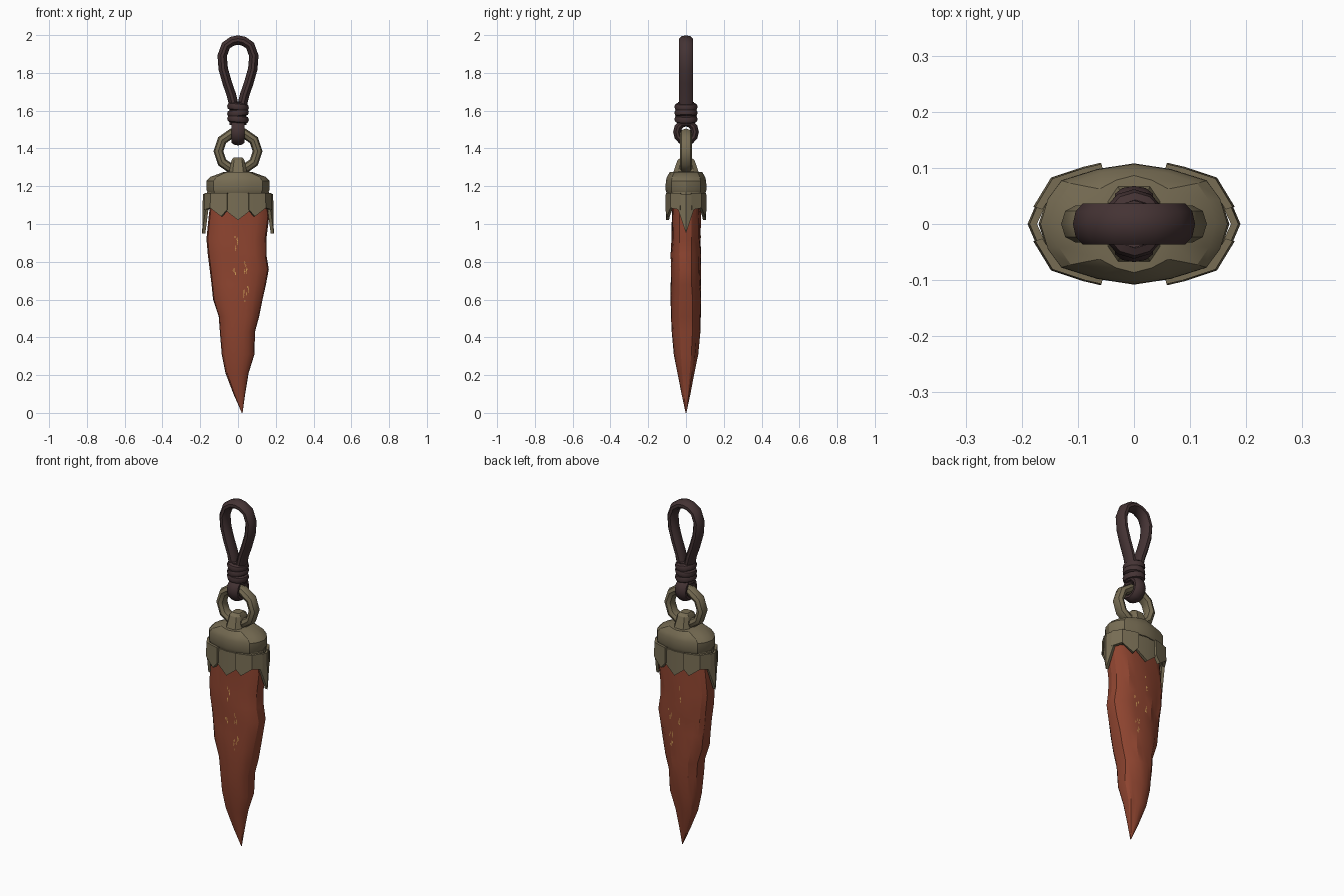
import bpy, bmesh, math, random
from mathutils import Vector, Matrix
from mathutils.bvhtree import BVHTree

if "Cube" in bpy.data.objects:
    bpy.data.objects.remove(bpy.data.objects["Cube"])

random.seed(4)


def material(name, rgb):
    m = bpy.data.materials.new(name)
    m.diffuse_color = (*rgb, 1)
    m.use_nodes = True
    m.node_tree.nodes["Principled BSDF"].inputs["Base Color"].default_value = m.diffuse_color
    return m


RUST = material("rust_stone", (0.27, 0.058, 0.029))
BRASS = material("aged_brass", (0.185, 0.152, 0.088))
CORD = material("dark_cord", (0.058, 0.033, 0.034))
GOLD = material("gold_fleck", (0.60, 0.32, 0.09))


def finish(name, bm, mat, angle=30):
    bmesh.ops.recalc_face_normals(bm, faces=bm.faces)
    me = bpy.data.meshes.new(name)
    bm.to_mesh(me)
    bm.free()
    me.materials.append(mat)
    ob = bpy.data.objects.new(name, me)
    bpy.context.collection.objects.link(ob)
    bpy.ops.object.select_all(action='DESELECT')
    ob.select_set(True)
    bpy.context.view_layer.objects.active = ob
    bpy.ops.object.shade_smooth_by_angle(angle=math.radians(angle))
    return ob


def loft(bm, rings, closed_path=False):
    """Skin a list of point rings; cap the ends unless the path is closed."""
    vs = [[bm.verts.new(p) for p in r] for r in rings]
    n = len(vs[0])
    pairs = list(zip(vs, vs[1:])) + ([(vs[-1], vs[0])] if closed_path else [])
    for a, b in pairs:
        for i in range(n):
            j = (i + 1) % n
            bm.faces.new((a[i], a[j], b[j], b[i]))
    if not closed_path:
        bm.faces.new(vs[0])
        bm.faces.new(vs[-1])


def sweep(name, path, side, thick, width, mat, closed=True, sides=10, angle=40):
    """Sweep an oval along a flat path whose plane has the normal 'side'."""
    side = Vector(side).normalized()
    pts = [Vector(p) for p in path]
    rings, n = [], len(pts)
    for i, p in enumerate(pts):
        a = pts[(i - 1) % n] if closed or i else p
        b = pts[(i + 1) % n] if closed or i < n - 1 else p
        out = (b - a).normalized().cross(side)
        rings.append([p + out * thick * math.cos(t) + side * width * math.sin(t)
                      for t in (2 * math.pi * k / sides for k in range(sides))])
    bm = bmesh.new()
    loft(bm, rings, closed)
    return finish(name, bm, mat, angle)


# Stone blade: z, left, right, half depth
levels = [(1.16, -0.14, 0.15, 0.075), (1.04, -0.155, 0.165, 0.078),
          (0.92, -0.167, 0.150, 0.078), (0.84, -0.160, 0.150, 0.082),
          (0.76, -0.150, 0.163, 0.080), (0.68, -0.140, 0.148, 0.082),
          (0.60, -0.132, 0.130, 0.082), (0.51, -0.102, 0.112, 0.080),
          (0.43, -0.096, 0.090, 0.076), (0.31, -0.086, 0.087, 0.064),
          (0.21, -0.066, 0.056, 0.046), (0.10, -0.024, 0.038, 0.023),
          (0.00, 0.020, 0.024, 0.002)]
N = 20
grooves = [random.choice((1, 1, 0.98, 0.86)) for _ in range(N)]
rings = []
for z, lo, hi, dep in levels:
    ring = []
    for k in range(N):
        t = 2 * math.pi * k / N
        c, s = math.cos(t), math.sin(t)
        drift = int(k + z * 3.0) % N
        g = 1 if k in (0, N // 2) else grooves[drift] * random.uniform(0.95, 1.03)
        x = (lo + hi) / 2 + (hi - lo) / 2 * math.copysign(abs(c) ** 0.9, c)
        y = dep * math.copysign(abs(s) ** 0.7, s) * g
        ring.append((x, y, z))
    rings.append(ring)
bm = bmesh.new()
loft(bm, rings)
bmesh.ops.recalc_face_normals(bm, faces=bm.faces)
tree = BVHTree.FromBMesh(bm)
finish("stone_blade", bm, RUST, 24)

# Gold flecks: slim plates laid on both broad faces of the blade
bm = bmesh.new()
for sy in (-1, 1):
    for cx, cz, count, spread in ((-0.015, 0.89, 4, 0.05), (0.045, 0.77, 5, 0.03),
                                  (0.042, 0.63, 8, 0.04), (-0.02, 0.73, 3, 0.03)):
        for _ in range(count):
            x = cx + random.uniform(-0.014, 0.014)
            z = cz + random.uniform(-spread, spread)
            h, w = random.uniform(0.007, 0.016), 0.0028
            quad = []
            for dx, dz in ((-w, 0), (0, -h), (w, 0), (0, h)):
                hit = tree.ray_cast(Vector((x + dx, sy, z + dz)), Vector((0, -sy, 0)))[0]
                quad.append(bm.verts.new(hit + Vector((0, sy * 0.0015, 0))))
            bm.faces.new(quad)
finish("gold_flecks", bm, GOLD)

# Cap: faceted oval block with a sloping roof
quarter = [(0.165, 0.0), (0.152, 0.045), (0.128, 0.078), (0.065, 0.098), (0.0, 0.108)]
outline = quarter + [(-x, y) for x, y in quarter[-2::-1]]
outline += [(x, -y) for x, y in outline[-2:0:-1]]


def oval(z, sx, sy):
    return [(x * sx, y * sy, z) for x, y in outline]


bm = bmesh.new()
loft(bm, [oval(1.165, 0.96, 0.95), oval(1.18, 1.01, 1), oval(1.228, 1.01, 0.99),
          oval(1.25, 0.88, 0.93), oval(1.274, 0.48, 0.80), oval(1.278, 0.3, 0.4)])
finish("cap_block", bm, BRASS, 28)

bm = bmesh.new()
loft(bm, [oval(1.09, 1.03, 0.91), oval(1.17, 0.99, 0.91)])
finish("cap_collar", bm, BRASS)


# Jagged skirt plates hanging from the collar
def plate(name, pts, lows, top=1.16, thick=0.014):
    bm = bmesh.new()
    inner = [(x * 0.93, y * (1 - thick / 0.1), z) for x, y, z in
             [(x, y, top) for x, y in pts] + [(x, y, z) for (x, y), z in
                                             list(zip(pts, lows))[::-1]]]
    outer = [(x, y, top) for x, y in pts]
    outer += [(x * 1.02, y * 1.02, z) for (x, y), z in list(zip(pts, lows))[::-1]]
    a = [bm.verts.new(p) for p in outer]
    b = [bm.verts.new(p) for p in inner]
    n, m = len(a), len(pts)
    for i in range(n):
        j = (i + 1) % n
        bm.faces.new((a[i], a[j], b[j], b[i]))
    for i in range(m - 1):
        for v in (a, b):
            bm.faces.new((v[i], v[i + 1], v[n - 2 - i], v[n - 1 - i]))
    finish(name, bm, BRASS, 25)


for sy, face in ((-1, "front"), (1, "back")):
    plate(f"{face}_centre_plate", [(x, sy * y) for x, y in
          ((-0.068, 0.095), (0, 0.104), (0.068, 0.095))], (1.075, 1.02, 1.075))
    for sx, hand in ((-1, "left"), (1, "right")):
        plate(f"{face}_{hand}_plate", [(sx * x, sy * y) for x, y in
              ((0.058, 0.107), (0.088, 0.1), (0.145, 0.081), (0.176, 0.03))],
              (1.075, 1.04, 1.085, 1.075), 1.165)
for sx, hand in ((-1, "left"), (1, "right")):
    plate(f"{hand}_end_spike", [(sx * x, y) for x, y in
          ((0.168, -0.042), (0.186, 0), (0.168, 0.042))], (1.08, 0.95, 1.08))

# Lug on the roof of the cap
bm = bmesh.new()
loft(bm, [[(x * w, y * d, z) for x, y in
           ((-1, -0.6), (-0.6, -1), (0.6, -1), (1, -0.6),
            (1, 0.6), (0.6, 1), (-0.6, 1), (-1, 0.6))]
          for z, w, d in ((1.26, 0.05, 0.072), (1.31, 0.04, 0.055),
                          (1.338, 0.034, 0.045), (1.352, 0.024, 0.026))])
finish("cap_lug", bm, BRASS, 30)

# Metal ring
sweep("metal_ring", [(0.104 * math.cos(t), 0, 1.385 + 0.1 * math.sin(t))
                     for t in (math.tau * k / 10 for k in range(10))],
      (0, 1, 0), 0.026, 0.033, BRASS, sides=8)

# Cord eye wrapped round the ring
sweep("cord_eye", [(0, 0.047 * math.cos(t), 1.487 + 0.05 * math.sin(t))
                   for t in (math.tau * k / 12 for k in range(12))],
      (1, 0, 0), 0.021, 0.036, CORD)

# Knot: a core with three tilted coils
bm = bmesh.new()
bmesh.ops.create_cone(bm, cap_ends=True, segments=12, radius1=0.044, radius2=0.042,
                      depth=0.12, matrix=Matrix.Translation((0, 0, 1.585)))
finish("knot_core", bm, CORD)
for i, (z, tilt) in enumerate(((1.555, 0.10), (1.588, -0.12), (1.620, 0.10))):
    rot = Matrix.Rotation(tilt, 3, 'Y')
    sweep(f"knot_coil_{i + 1}",
          [rot @ Vector((0.039 * math.cos(t), 0.043 * math.sin(t), 0)) + Vector((0, 0, z))
           for t in (math.tau * k / 12 for k in range(12))],
          rot @ Vector((0, 0, 1)), 0.019, 0.021, CORD, sides=8)

# Teardrop hanging loop
half = [(0.018, 1.61), (0.034, 1.68), (0.058, 1.75), (0.078, 1.82),
        (0.084, 1.89), (0.064, 1.945), (0.03, 1.968)]
loop = [(-x, 0, z) for x, z in half] + [(0, 0, 1.974)] + [(x, 0, z) for x, z in half[::-1]]
sweep("hanging_loop", loop, (0, 1, 0), 0.025, 0.038, CORD, closed=False)
